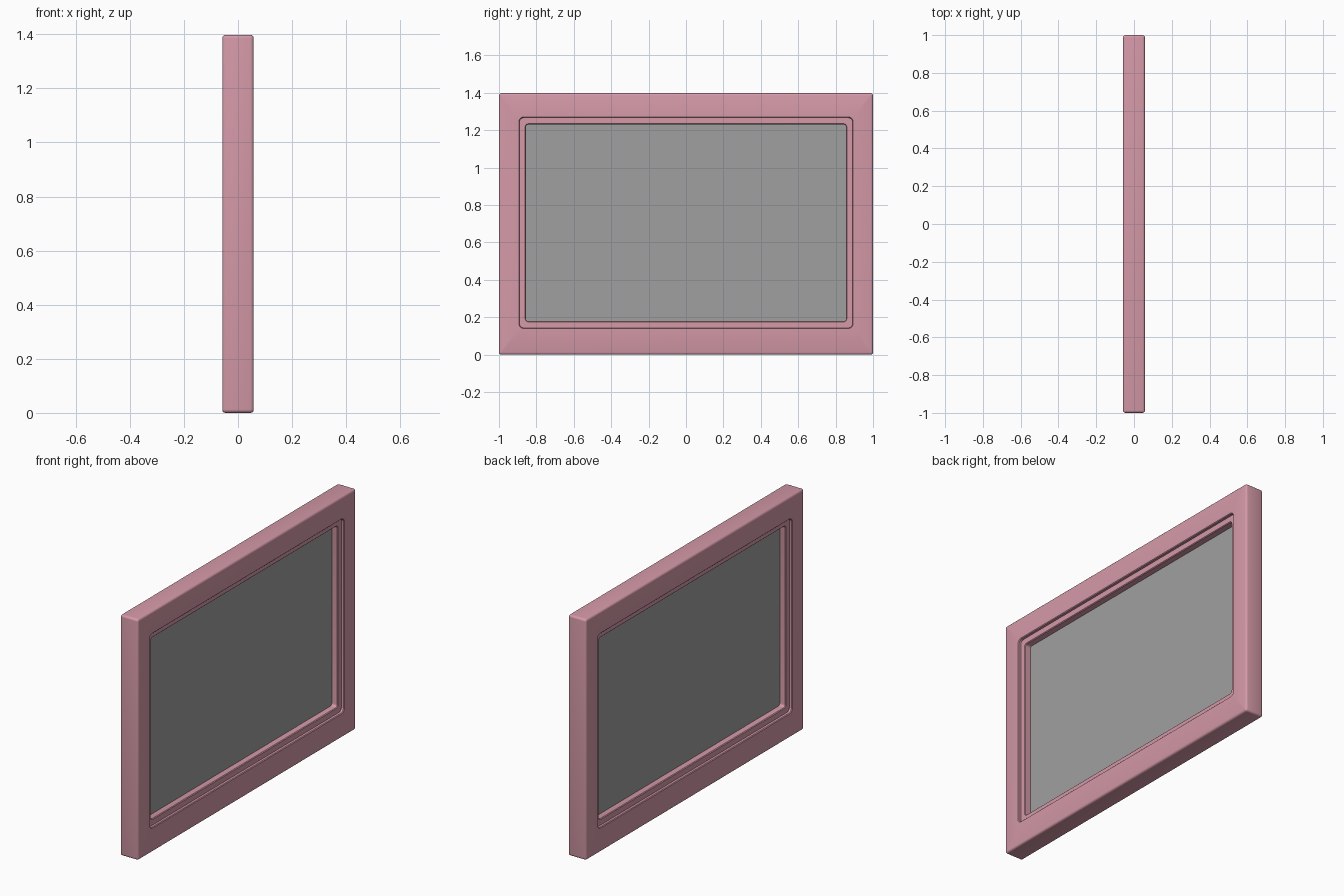
import bpy, bmesh, math

if "Cube" in bpy.data.objects:
    bpy.data.objects.remove(bpy.data.objects["Cube"])

ZC = 0.699       # frame centre height
ZI = 0.705       # opening centre height
HX = 0.058       # half thickness


def material(name, rgb):
    m = bpy.data.materials.new(name)
    m.diffuse_color = (*rgb, 1)
    m.use_nodes = True
    m.node_tree.nodes["Principled BSDF"].inputs["Base Color"].default_value = m.diffuse_color
    return m


def ring(bm, x, hy, hz, r, zc, seg=5):
    """Rounded rectangle loop in the YZ plane."""
    verts = []
    for i, (sy, sz) in enumerate([(1, 1), (-1, 1), (-1, -1), (1, -1)]):
        for k in range(seg + 1):
            a = math.pi / 2 * (i + k / seg)
            verts.append(bm.verts.new((x, sy * (hy - r) + r * math.cos(a),
                                       zc + sz * (hz - r) + r * math.sin(a))))
    return verts


def bridge(bm, a, b):
    n = len(a)
    for i in range(n):
        bm.faces.new((a[i], a[(i + 1) % n], b[(i + 1) % n], b[i]))


def finish(bm, name, mat):
    bmesh.ops.recalc_face_normals(bm, faces=bm.faces)
    me = bpy.data.meshes.new(name)
    bm.to_mesh(me)
    bm.free()
    ob = bpy.data.objects.new(name, me)
    bpy.context.collection.objects.link(ob)
    me.materials.append(mat)
    bpy.context.view_layer.objects.active = ob
    ob.select_set(True)
    bpy.ops.object.shade_smooth_by_angle(angle=math.radians(35))
    ob.select_set(False)
    return ob


pink = material("dusty pink", (0.66, 0.32, 0.39))
grey = material("glass grey", (0.35, 0.35, 0.35))

# half profile on the +x side: (x, half y, half z, corner radius, centre z)
R = 0.012
half = []
for k in range(4):       # rounded outer edge
    a = math.pi / 2 * k / 3
    d = R * (1 - math.cos(a))
    half.append((HX - R + R * math.sin(a), 1 - d, ZC - d, 0.013 - d, ZC))
half += [
    (HX, 0.894, 0.566, 0.027, ZI),           # stepped rebate
    (HX - 0.004, 0.890, 0.562, 0.023, ZI),
    (0.041, 0.890, 0.562, 0.023, ZI),
    (0.041, 0.860, 0.530, 0.018, ZI),        # opening
    (0.037, 0.856, 0.526, 0.014, ZI),
]
profile = half + [(-p[0],) + p[1:] for p in reversed(half)]

# window frame
bm = bmesh.new()
rings = [ring(bm, *p) for p in profile]
for i in range(len(rings)):
    bridge(bm, rings[i], rings[(i + 1) % len(rings)])
finish(bm, "window_frame", pink)

# glass pane
bm = bmesh.new()
a, b = [ring(bm, x, 0.857, 0.527, 0.015, ZI) for x in (0.003, -0.003)]
bridge(bm, a, b)
bm.faces.new(a)
bm.faces.new(b)
finish(bm, "glass_pane", grey)
